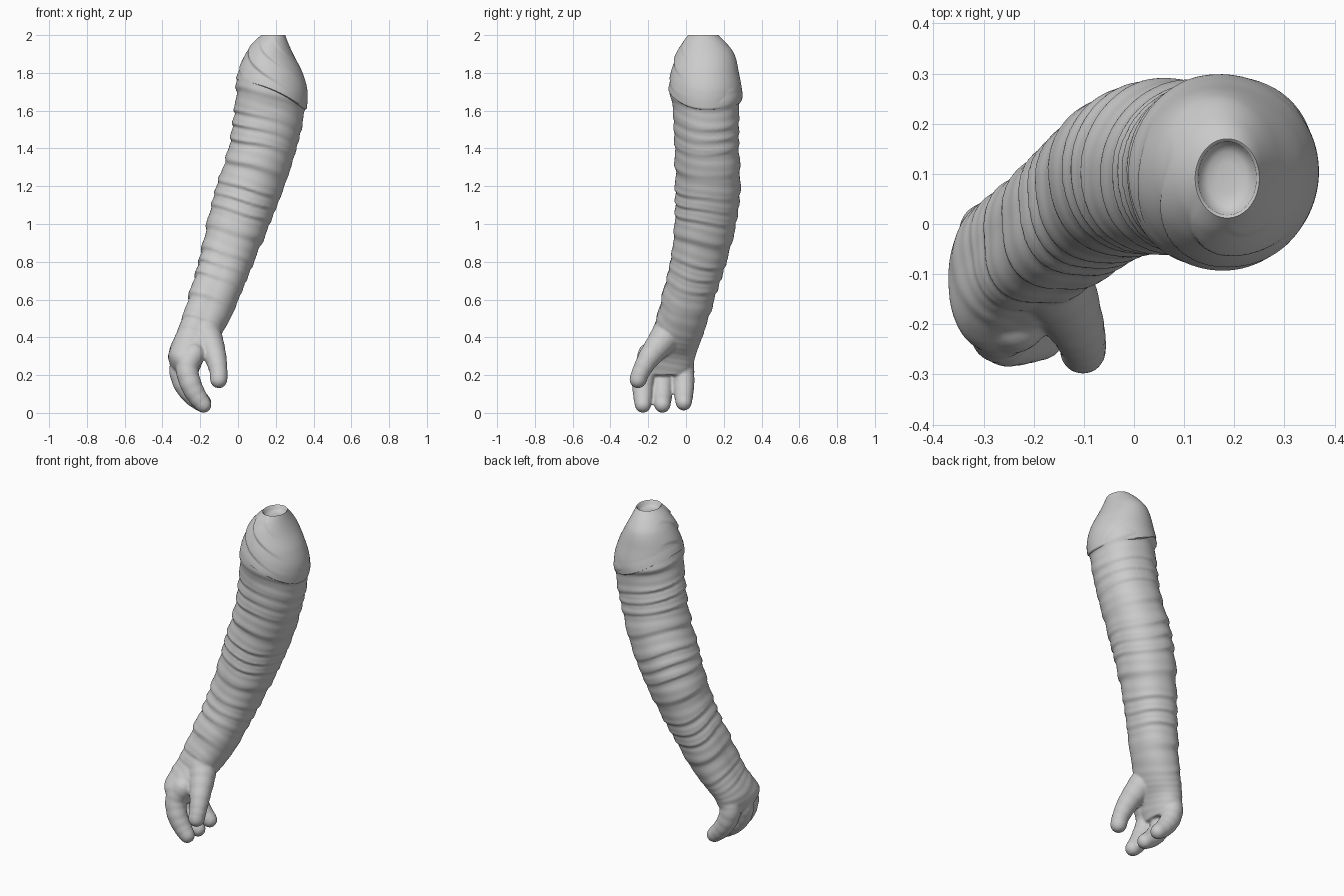
import bpy, bmesh, math
from mathutils import Matrix, Vector

if "Cube" in bpy.data.objects:
    bpy.data.objects.remove(bpy.data.objects["Cube"])

# Outline of the arm by height: z, x min, x max, y min, y max
ARM = [(.20, -.325, -.215, -.21, .0), (.25, -.358, -.195, -.25, .035),
       (.30, -.370, -.17, -.255, .05), (.35, -.357, -.13, -.225, .067),
       (.42, -.325, -.085, -.18, .093), (.5, -.295, -.04, -.155, .12), (.6, -.265, .003, -.13, .15),
       (.8, -.208, .085, -.083, .215), (1.0, -.165, .168, -.06, .265),
       (1.2, -.115, .246, -.057, .288), (1.4, -.05, .31, -.06, .28),
       (1.6, -.022, .357, -.072, .284), (1.7, -.014, .368, -.088, .296),
       (1.8, .0, .342, -.08, .280), (1.9, .038, .292, -.052, .256),
       (1.96, .08, .265, -.02, .212), (2.0, .122, .25, .012, .17)]


def sample(rows, z):
    """Smooth interpolation of a table by its first column."""
    z = min(max(z, rows[0][0]), rows[-1][0])
    i = next(k for k in range(len(rows) - 1) if z <= rows[k + 1][0])
    a, b = rows[i], rows[i + 1]
    p, n = rows[max(i - 1, 0)], rows[min(i + 2, len(rows) - 1)]
    h = b[0] - a[0]
    t = (z - a[0]) / h
    out = []
    for k in range(1, len(a)):
        m0 = (b[k] - p[k]) / (b[0] - p[0]) * h
        m1 = (n[k] - a[k]) / (n[0] - a[0]) * h
        out.append((2*t**3 - 3*t*t + 1)*a[k] + (t**3 - 2*t*t + t)*m0
                   + (3*t*t - 2*t**3)*b[k] + (t**3 - t*t)*m1)
    return out


def section(z):
    x0, x1, y0, y1 = sample(ARM, z)
    return (x0 + x1)/2, (y0 + y1)/2, (x1 - x0)/2, (y1 - y0)/2


def wrap(t):
    """Overlapping cloth band: swells downward, then steps in sharply."""
    f = t - math.floor(t)
    return f / .15 if f < .15 else 1 - (f - .15) / .85


def loft(bm, rings, close):
    rows = [[bm.verts.new(p) for p in r] for r in rings]
    n = len(rows[0])
    for a, b in zip(rows, rows[1:]):
        for j in range(n):
            bm.faces.new((a[j], a[(j + 1) % n], b[(j + 1) % n], b[j]))
    if close[0]:
        bm.faces.new(rows[0][::-1])
    if close[1]:
        bm.faces.new(rows[-1])


def finish(bm, name):
    bmesh.ops.recalc_face_normals(bm, faces=bm.faces)
    me = bpy.data.meshes.new(name)
    bm.to_mesh(me)
    bm.free()
    for p in me.polygons:
        p.use_smooth = True
    ob = bpy.data.objects.new(name, me)
    bpy.context.collection.objects.link(ob)
    return ob


def arm_point(z, ang):
    cx, cy, rx, ry = section(z)
    ux, uy = section(z + .12), section(z - .12)
    c, s = math.cos(ang), math.sin(ang)
    # the forearm is squarer on its back corner
    if c < 0 and s < 0:
        k = .2 - .16*min(1, max(0, (z - .55) / .5))
        k *= min(1, max(0, (z - .25) / .15))
    else:
        k = .05 if c*s > 0 else .0
    k = 1 + k*(2*c*s)**2
    rx, ry = rx*k, ry*k
    # bands run square to the arm's axis, with a slight waver
    sx, sy = (ux[0] - uy[0]) / .24, (ux[1] - uy[1]) / .24
    if z > 1.4:
        w = min(1, (z - 1.4) / .1)
        sx, sy = sx + (.3 - sx)*w, sy + (.05 - sy)*w
    ph = z + sx*rx*c*.9 + sy*ry*s*.9 + .006*math.sin(2*ang + 5*z) + .004*math.sin(3*ang - 7*z)
    ph = ph / .092 + .3*math.sin(ph * 17)
    amp = .0125 * min(1, max(.1, (z - .33) / .3))
    amp *= .75 - .25*c + .2*math.sin(ang*2 + z*9)
    d = amp*(wrap(ph) - .5) + .001*math.sin(ph * 13.1 + ang)
    d -= .003 * min(1, max(0, (z - 1.5) / .1)) + .07*max(0, z - 1.70 + .085*c)
    return (cx + (rx + d)*c, cy + (ry + d)*s, z)


SEG = 96
ANG = [2*math.pi*j/SEG for j in range(SEG)]
bm = bmesh.new()
loft(bm, [[arm_point(.20 + 1.62*i/250, a) for a in ANG] for i in range(251)], (True, True))


def digit(path, steps=26):
    """Chain of overlapping balls along x, y, z, radius points."""
    rows = [(i, *p) for i, p in enumerate(path)]
    for i in range(steps + 1):
        x, y, z, r = sample(rows, (len(path) - 1)*i/steps)
        r *= 1 + .015*math.sin(i * 1.6)
        bmesh.ops.create_uvsphere(bm, u_segments=20, v_segments=12, radius=r,
                                  matrix=Matrix.Translation(Vector((x, y, z))))


# Three curled fingers, knuckles set on an arc
for y0, y1, dx, lift in ((-.195, -.228, .035, 0), (-.105, -.125, 0, 0), (-.022, -.012, .014, .012)):
    digit([(-.262 + dx*.8, y0, .31 + lift, .060), (-.304 + dx, (y0 + y1)/2, .24 + lift, .060),
           (-.286 + dx, y1, .155 + lift, .057), (-.237 + dx*.6, y1, .087 + lift, .051),
           (-.183, y1, .043 + lift, .043)])
# Thumb
digit([(-.18, -.09, .43, .085), (-.148, -.135, .37, .073), (-.118, -.197, .29, .058),
       (-.103, -.237, .22, .048), (-.102, -.254, .176, .046)])

arm = finish(bm, "wrapped_arm_and_hand")
rm = arm.modifiers.new("fuse", 'REMESH')
rm.mode = 'VOXEL'
rm.voxel_size = .0075
rm.use_smooth_shade = True
sm = arm.modifiers.new("soften", 'SMOOTH')
sm.factor = .5
sm.iterations = 3


# Shoulder cap with a tilted hem and an open, recessed top
def cap_point(u, ang, inset=0):
    c, s = math.cos(ang), math.sin(ang)
    hem = 1.685 - .08*c - .02*s + .006*math.sin(3*ang)
    z = hem + u*(2 - hem)
    cx, cy, rx, ry = section(z)
    front = max(0, math.cos(ang - math.radians(235)))
    ph = (z + .17*c + .05*s*c) / .11
    fade = math.sin(math.pi * min(1, max(0, u)))
    d = .012*front*fade*(wrap(ph) - .6) + .005*max(0, 1 - u*5) - inset
    return (cx + (rx + d)*c, cy + (ry + d)*s, z)


rings = [[cap_point(0, a, k) for a in ANG] for k in (.03, .006)]
rings += [[cap_point(.012 + .988*i/60, a) for a in ANG] for i in range(61)]
for k, dz in ((.006, .004), (.008, .02), (.025, .032), (.045, .036)):
    rings.append([(x, y, z - dz) for x, y, z in (cap_point(1, a, k) for a in ANG)])
bm = bmesh.new()
loft(bm, rings, (False, True))
cap = finish(bm, "shoulder_cap")
bpy.context.view_layer.objects.active = cap
cap.select_set(True)
bpy.ops.object.shade_smooth_by_angle(angle=math.radians(50))
